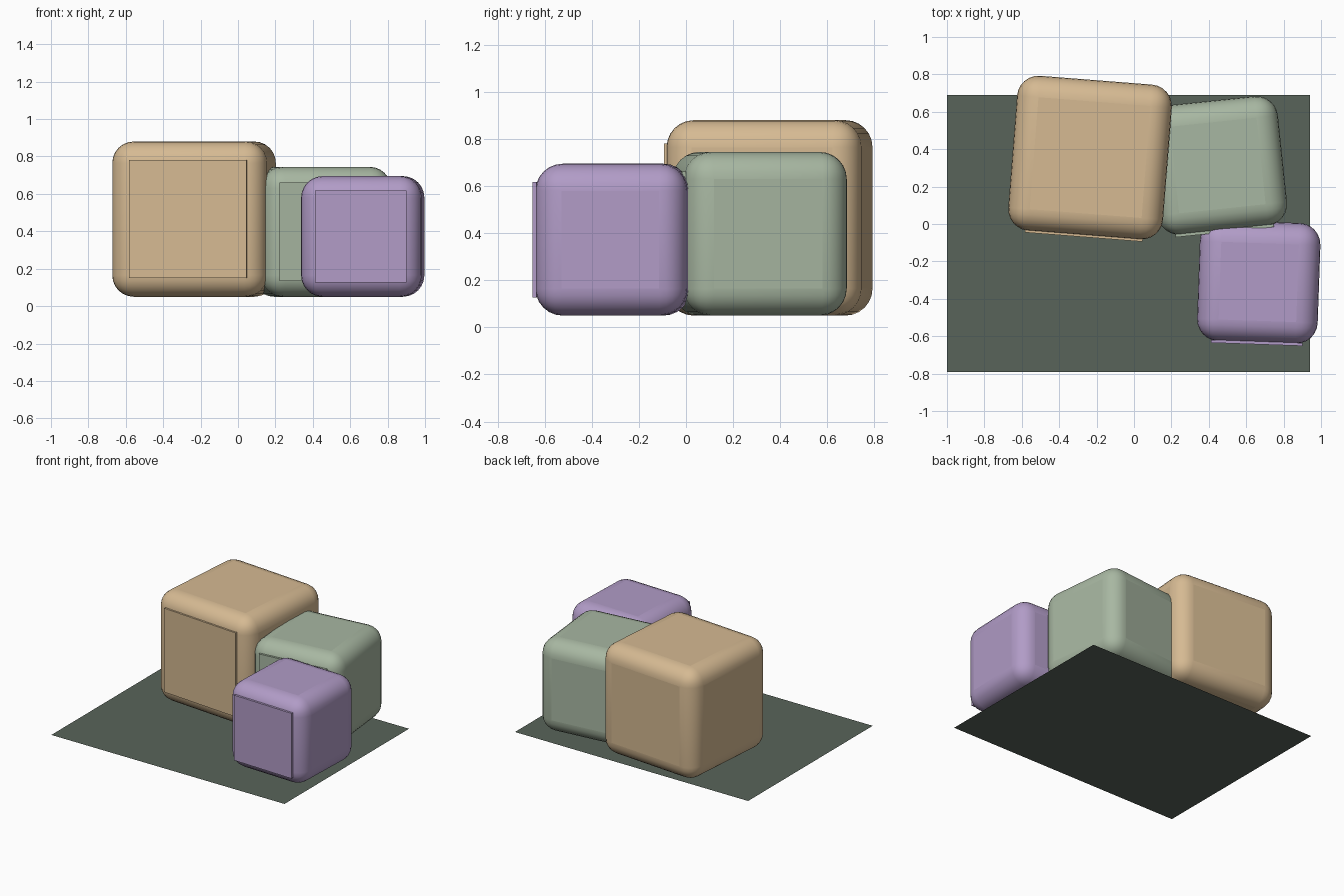
import bpy
import math
from mathutils import Matrix, Vector

if "Cube" in bpy.data.objects:
    bpy.data.objects.remove(bpy.data.objects["Cube"])


def material(name, rgb):
    m = bpy.data.materials.new(name)
    m.diffuse_color = (*rgb, 1)
    m.use_nodes = True
    m.node_tree.nodes["Principled BSDF"].inputs["Base Color"].default_value = m.diffuse_color
    return m


def box(name, size, matrix, mat, radius=0.0):
    """Box of given size, optionally with rounded edges."""
    bpy.ops.mesh.primitive_cube_add(size=1)
    ob = bpy.context.object
    ob.name = name
    ob.data.transform(Matrix.Diagonal((*size, 1)))
    ob.matrix_world = matrix
    ob.data.materials.append(mat)
    if radius:
        bev = ob.modifiers.new("rounding", 'BEVEL')
        bev.width = radius
        bev.segments = 6
        bpy.ops.object.shade_smooth_by_angle(angle=math.radians(40))
    return ob


# Ground sheet
bpy.ops.mesh.primitive_plane_add(size=1, location=(-0.03, -0.05, 0))
ground = bpy.context.object
ground.name = "ground_sheet"
ground.data.transform(Matrix.Diagonal((1.94, 1.48, 1, 1)))
ground.data.materials.append(material("dark_green", (0.098, 0.127, 0.102)))

# Rounded blocks: name, side, centre x, centre y, turn in degrees, colour
blocks = [
    ("large_block", 0.83, -0.235, 0.355, -4.5, ("tan", (0.67, 0.49, 0.29))),
    ("middle_block", 0.695, 0.448, 0.313, 6.0, ("sage", (0.39, 0.475, 0.36))),
    ("small_block", 0.645, 0.667, -0.31, -2.0, ("lilac", (0.44, 0.33, 0.57))),
]
for name, side, x, y, turn, colour in blocks:
    mat = material(*colour)
    frame = (Matrix.Translation((x, y, 0.05 + side / 2))
             @ Matrix.Rotation(math.radians(turn), 4, 'Z'))
    box(name, (side,) * 3, frame, mat, 0.115)
    # Square plate standing slightly proud of the front face
    panel = frame @ Matrix.Translation(Vector((0, -side / 2 - 0.003, 0)))
    box(name + "_front_panel", (side * 0.76, 0.016, side * 0.76), panel, mat)
